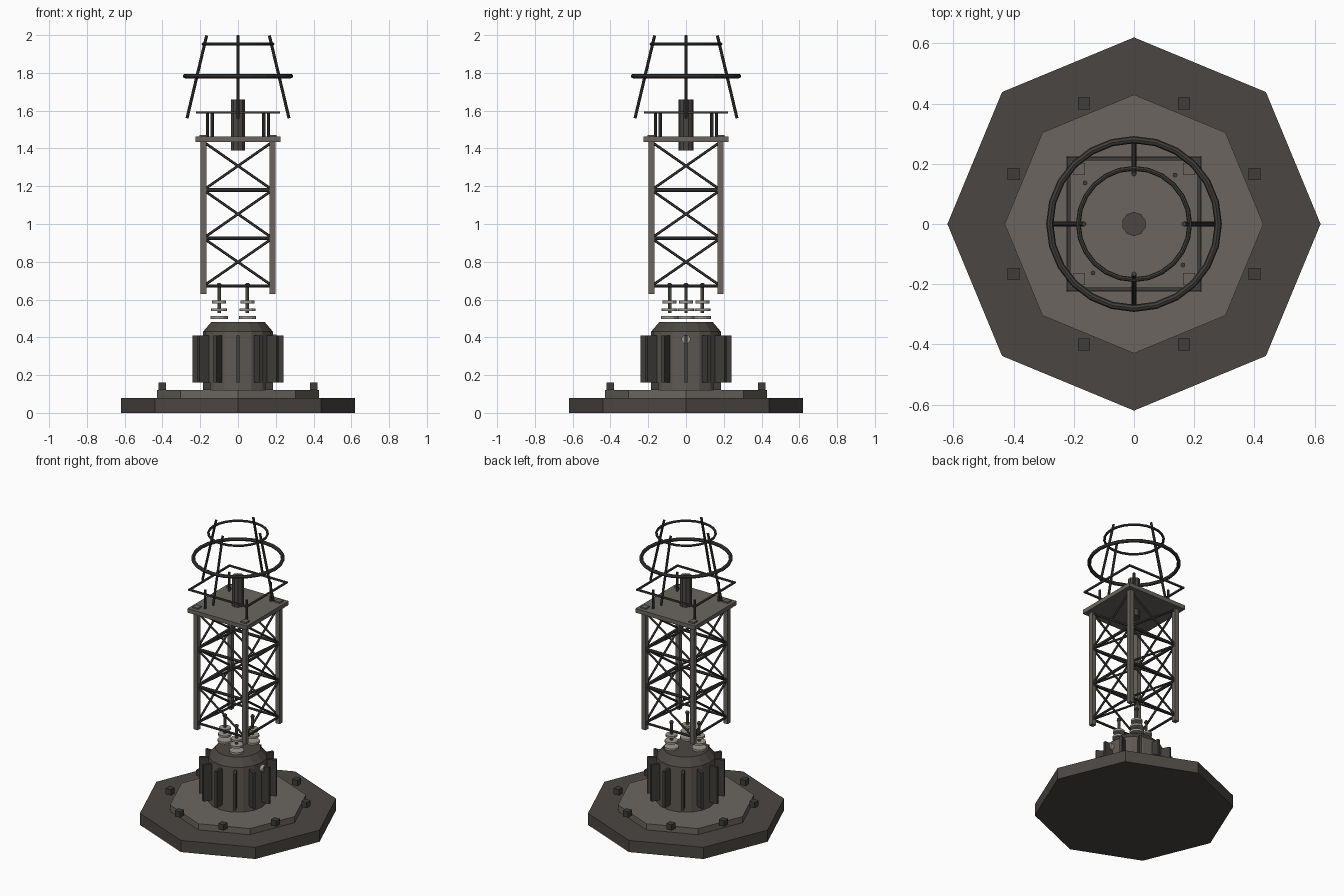
import bpy, math
from mathutils import Vector

if "Cube" in bpy.data.objects:
    bpy.data.objects.remove(bpy.data.objects["Cube"])


def mat(name, c):
    m = bpy.data.materials.new(name)
    m.diffuse_color = (*c, 1)
    m.use_nodes = True
    m.node_tree.nodes["Principled BSDF"].inputs["Base Color"].default_value = m.diffuse_color
    return m


DARK = mat("dark_concrete", (0.070, 0.062, 0.055))
STEEL = mat("warm_grey_steel", (0.145, 0.130, 0.115))
BODY = mat("housing_grey", (0.110, 0.098, 0.085))
IRON = mat("dark_iron", (0.050, 0.048, 0.043))
CERAMIC = mat("pale_ceramic", (0.34, 0.32, 0.28))


def finish(name, m):
    o = bpy.context.object
    o.name = name
    o.data.materials.append(m)
    return o


def cone(name, m, r1, r2, z0, z1, n, x=0, y=0, rot=0):
    bpy.ops.mesh.primitive_cone_add(vertices=n, radius1=r1, radius2=r2, depth=z1 - z0,
                                    location=(x, y, (z0 + z1) / 2), rotation=(0, 0, rot))
    return finish(name, m)


def box(name, m, loc, size, rot=0):
    bpy.ops.mesh.primitive_cube_add(size=1, location=loc, rotation=(0, 0, rot))
    o = finish(name, m)
    o.scale = size
    return o


def rod(name, m, a, b, r, n=8):
    a, b = Vector(a), Vector(b)
    d = b - a
    bpy.ops.mesh.primitive_cylinder_add(vertices=n, radius=r, depth=d.length, location=(a + b) / 2)
    o = finish(name, m)
    o.rotation_euler = d.to_track_quat('Z', 'Y').to_euler()
    return o


def ring(name, m, R, r, z):
    bpy.ops.mesh.primitive_torus_add(major_radius=R, minor_radius=r, major_segments=24,
                                     minor_segments=8, location=(0, 0, z))
    return finish(name, m)


# Octagonal foundation and mounting plate (corners on the axes)
cone("foundation", DARK, 0.62, 0.62, 0, 0.08, 8)
cone("mounting_plate", STEEL, 0.43, 0.43, 0.08, 0.122, 8)
for i in range(8):
    a = math.radians(22.5 + 45 * i)
    box("anchor_bolt", IRON, (0.433 * math.cos(a), 0.433 * math.sin(a), 0.14), (0.04, 0.04, 0.04))

# Finned housing with sloped cap
cone("housing", BODY, 0.185, 0.185, 0.12, 0.43, 16)
cone("housing_cap", DARK, 0.185, 0.142, 0.43, 0.48, 16)
for i in range(12):
    a = math.radians(30 * i)
    box("cooling_fin", IRON, (0.207 * math.cos(a), 0.207 * math.sin(a), 0.285),
        (0.07, 0.018, 0.25), a)
rod("gauge", CERAMIC, (0.17, 0, 0.39), (0.205, 0, 0.39), 0.024, 12)

# Three stacked-disc insulators
for i in range(3):
    a = math.radians(60 + 120 * i)
    x, y = 0.1 * math.cos(a), 0.1 * math.sin(a)
    for z, r in ((0.505, 0.046), (0.546, 0.042), (0.587, 0.037)):
        cone("insulator_disc", CERAMIC, r, r, z - 0.007, z + 0.007, 12, x, y)
    cone("insulator_rod", STEEL, 0.009, 0.009, 0.53, 0.68, 8, x, y)
    bpy.ops.mesh.primitive_uv_sphere_add(segments=8, ring_count=6, radius=0.014,
                                         location=(x, y, 0.675))
    finish("insulator_terminal", IRON)

# Lattice tower: legs, foot caps, horizontals and cross braces on four sides
L = 0.183
levels = [0.672, 0.925, 1.18, 1.435]
for i in range(4):
    c, s = round(math.cos(i * math.pi / 2)), round(math.sin(i * math.pi / 2))

    def P(u, z):
        return (u * c + L * s, u * s - L * c, z)
    lx, ly, _ = P(L, 0)
    box("tower_leg", STEEL, (lx, ly, 1.035), (0.03, 0.03, 0.81))
    box("leg_cap", STEEL, (lx, ly, 1.464), (0.04, 0.04, 0.016))
    for k in range(3):
        z0, z1 = levels[k], levels[k + 1]
        rod("tower_crossbar", IRON, P(-L, z0), P(L, z0), 0.008 if k == 0 else 0.010)
        rod("tower_brace", IRON, P(-L, z0), P(L, z1), 0.007, 6)
        rod("tower_brace", IRON, P(L, z0), P(-L, z1), 0.007, 6)

# Platform with guard rail and centre post
box("platform", STEEL, (0, 0, 1.448), (0.452, 0.452, 0.028))
cone("centre_post", DARK, 0.04, 0.04, 1.39, 1.66, 10)
for i in range(4):
    a = math.radians(50 + 90 * i)
    cone("rail_post", IRON, 0.008, 0.008, 1.46, 1.59, 8, 0.212 * math.cos(a), 0.212 * math.sin(a))
    b = i * math.pi / 2
    box("guard_rail", IRON, (0.217 * math.cos(b), 0.217 * math.sin(b), 1.59),
        (0.011, 0.445, 0.011), b)

# Cage: two rings on four leaning struts
ring("lower_cage_ring", IRON, 0.28, 0.012, 1.783)
ring("upper_cage_ring", IRON, 0.185, 0.008, 1.953)
for i in range(4):
    c, s = math.cos(i * math.pi / 2), math.sin(i * math.pi / 2)
    rod("cage_strut", IRON, (0.27 * c, 0.27 * s, 1.56), (0.166 * c, 0.166 * s, 1.998), 0.008)
